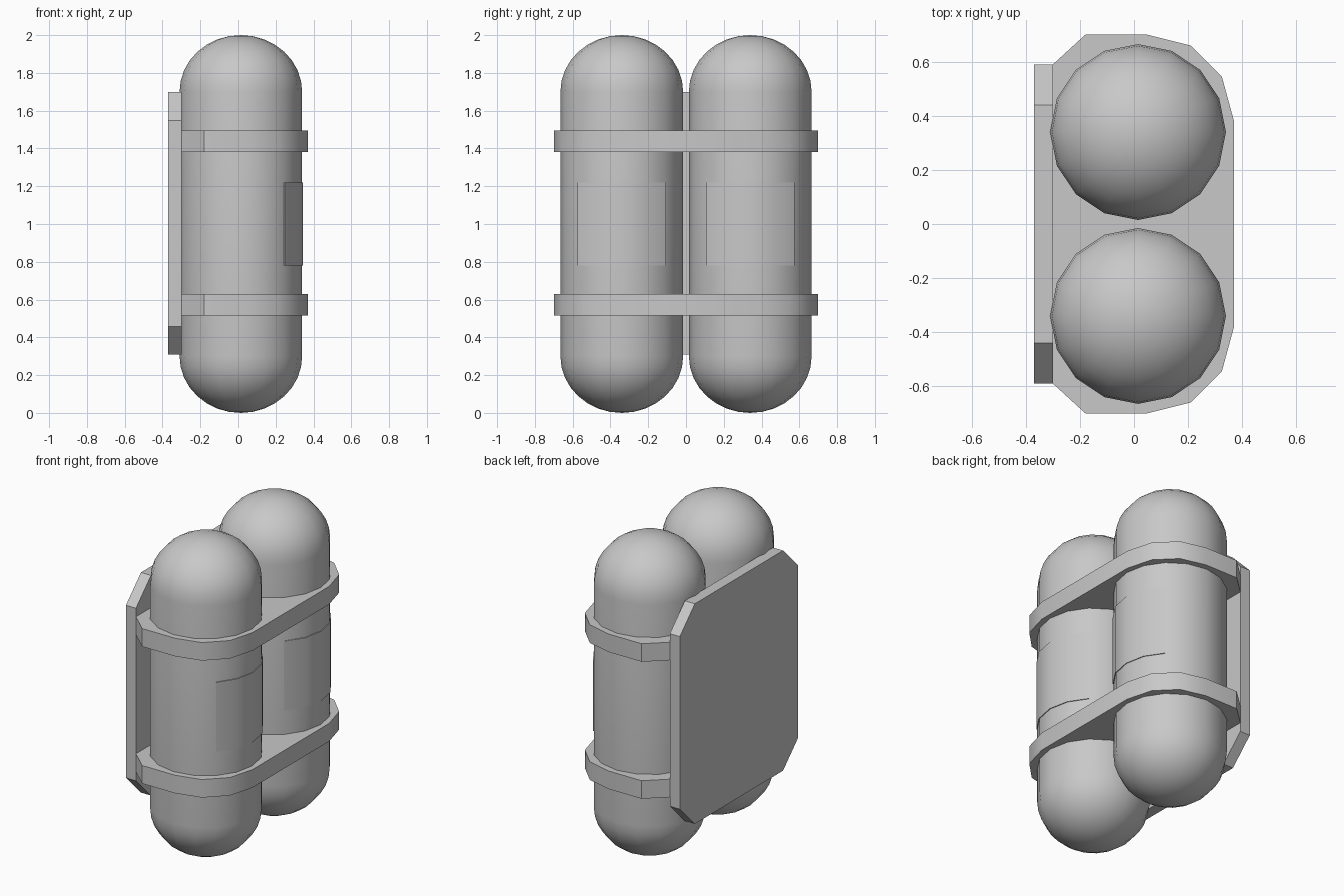
import bpy, bmesh, math

if "Cube" in bpy.data.objects:
    bpy.data.objects.remove(bpy.data.objects["Cube"])

grey = bpy.data.materials.new("plain grey")
grey.diffuse_color = (0.58, 0.58, 0.58, 1)
grey.use_nodes = True
grey.node_tree.nodes["Principled BSDF"].inputs["Base Color"].default_value = grey.diffuse_color

CX, CY, R = 0.015, 0.34, 0.325   # tank axis and radius
SIDES = 16


def finish(name, bm, angle=35):
    bmesh.ops.recalc_face_normals(bm, faces=bm.faces[:])
    me = bpy.data.meshes.new(name)
    bm.to_mesh(me)
    bm.free()
    ob = bpy.data.objects.new(name, me)
    bpy.context.collection.objects.link(ob)
    me.materials.append(grey)
    bpy.ops.object.select_all(action='DESELECT')
    ob.select_set(True)
    bpy.context.view_layer.objects.active = ob
    bpy.ops.object.shade_smooth_by_angle(angle=math.radians(angle))
    return ob


def prism(name, outline, offset):
    """Extrude a flat outline along an offset vector."""
    bm = bmesh.new()
    face = bm.faces.new([bm.verts.new(p) for p in outline])
    new = bmesh.ops.extrude_face_region(bm, geom=[face])["geom"]
    bmesh.ops.translate(bm, vec=offset,
                        verts=[v for v in new if isinstance(v, bmesh.types.BMVert)])
    return finish(name, bm)


def tank(name, y):
    """Capsule: rings from a domed profile, closed by a pole at each end."""
    steps, dome = 8, 0.30
    arc = [i * math.pi / 2 / steps for i in range(1, steps + 1)]
    prof = [(R * math.sin(a), dome * (1 - math.cos(a))) for a in arc]
    prof += [(r, 2 - z) for r, z in reversed(prof)]
    bm = bmesh.new()
    rings = [[bm.verts.new((CX + r * math.cos(k * math.tau / SIDES),
                            y + r * math.sin(k * math.tau / SIDES), z))
              for k in range(SIDES)] for r, z in prof]
    bottom, top = bm.verts.new((CX, y, 0)), bm.verts.new((CX, y, 2))
    for k in range(SIDES):
        n = (k + 1) % SIDES
        for a, b in zip(rings, rings[1:]):
            bm.faces.new((a[k], a[n], b[n], b[k]))
        bm.faces.new((bottom, rings[0][n], rings[0][k]))
        bm.faces.new((top, rings[-1][k], rings[-1][n]))
    finish(name, bm)


def label(name, y):
    """Thin curved plate on the outer (+x) quarter of the tank."""
    angles = [math.radians(a) for a in (-45, -22.5, 0, 22.5, 45)]
    pts = [(CX + r * math.cos(a), y + r * math.sin(a), 0.78)
           for r, seq in ((R + 0.005, angles), (R - 0.003, angles[::-1])) for a in seq]
    prism(name, pts, (0, 0, 0.44))


# Twin tanks with their label plates
for side, s in (("left", -1), ("right", 1)):
    tank(side + "_tank", s * CY)
    label(side + "_label", s * CY)

# Straps: solid rounded plates wrapping both tanks
half = [(-0.30, 0.59), (-0.18, 0.70), (0.05, 0.70), (0.21, 0.66), (0.325, 0.545), (0.37, 0.38)]
loop = half + [(x, -y) for x, y in reversed(half)]
for name, z in (("lower_strap", 0.515), ("upper_strap", 1.38)):
    prism(name, [(x, y, z) for x, y in loop], (0, 0, 0.114))

# Back plate with chamfered corners
corner = [(0.59, 0.545), (0.44, 0.695)]
upper = corner + [(-y, z) for y, z in reversed(corner)]
plate = upper + [(y, -z) for y, z in reversed(upper)]
prism("back_plate", [(-0.37, y, 1.003 + z) for y, z in plate], (0.07, 0, 0))
